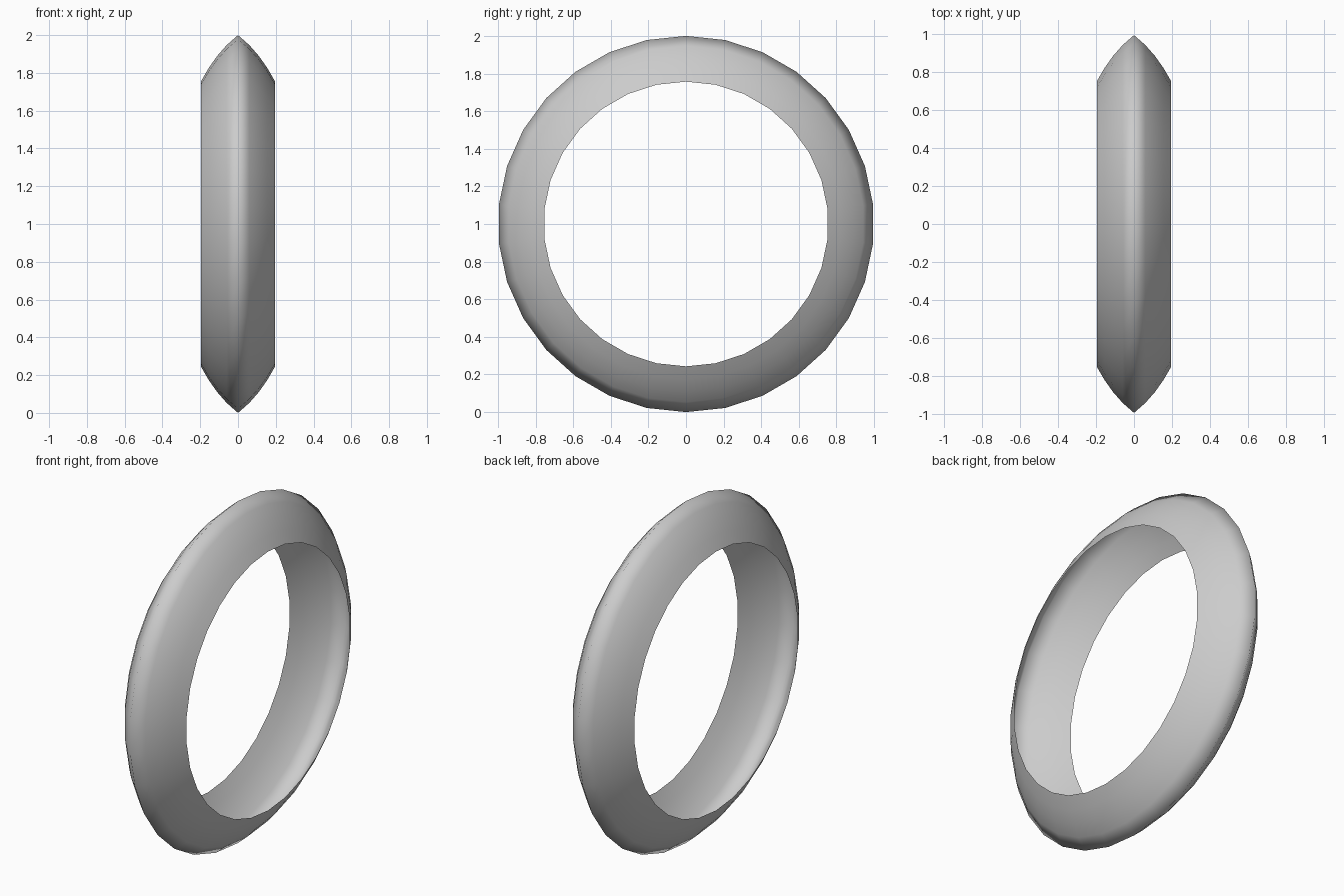
import bpy
import bmesh
from math import cos, sin, tau

if "Cube" in bpy.data.objects:
    bpy.data.objects.remove(bpy.data.objects["Cube"])

SEGMENTS = 30

# Half cross-section (x, radius) from inner lip to pointed crest, then mirrored
half = [(-0.195, 0.757), (-0.155, 0.826), (-0.11, 0.89), (-0.06, 0.947), (0.0, 1.0)]
profile = half + [(-x, r) for x, r in reversed(half[:-1])]

# Open hollow ring shell swept around the x axis
bm = bmesh.new()
rings = []
for i in range(SEGMENTS):
    a = tau * i / SEGMENTS
    rings.append([bm.verts.new((x, r * sin(a), 1 + r * cos(a))) for x, r in profile])
for i in range(SEGMENTS):
    cur, nxt = rings[i], rings[(i + 1) % SEGMENTS]
    for j in range(len(profile) - 1):
        face = bm.faces.new((cur[j], cur[j + 1], nxt[j + 1], nxt[j]))
        face.smooth = True
        # Keep normals pointing away from the hollow inside
        face.normal_update()
        c = face.calc_center_median()
        if face.normal.y * c.y + face.normal.z * (c.z - 1) < 0:
            face.normal_flip()

mesh = bpy.data.meshes.new("tyre_shell")
bm.to_mesh(mesh)
bm.free()
tyre = bpy.data.objects.new("tyre_shell", mesh)
bpy.context.collection.objects.link(tyre)
